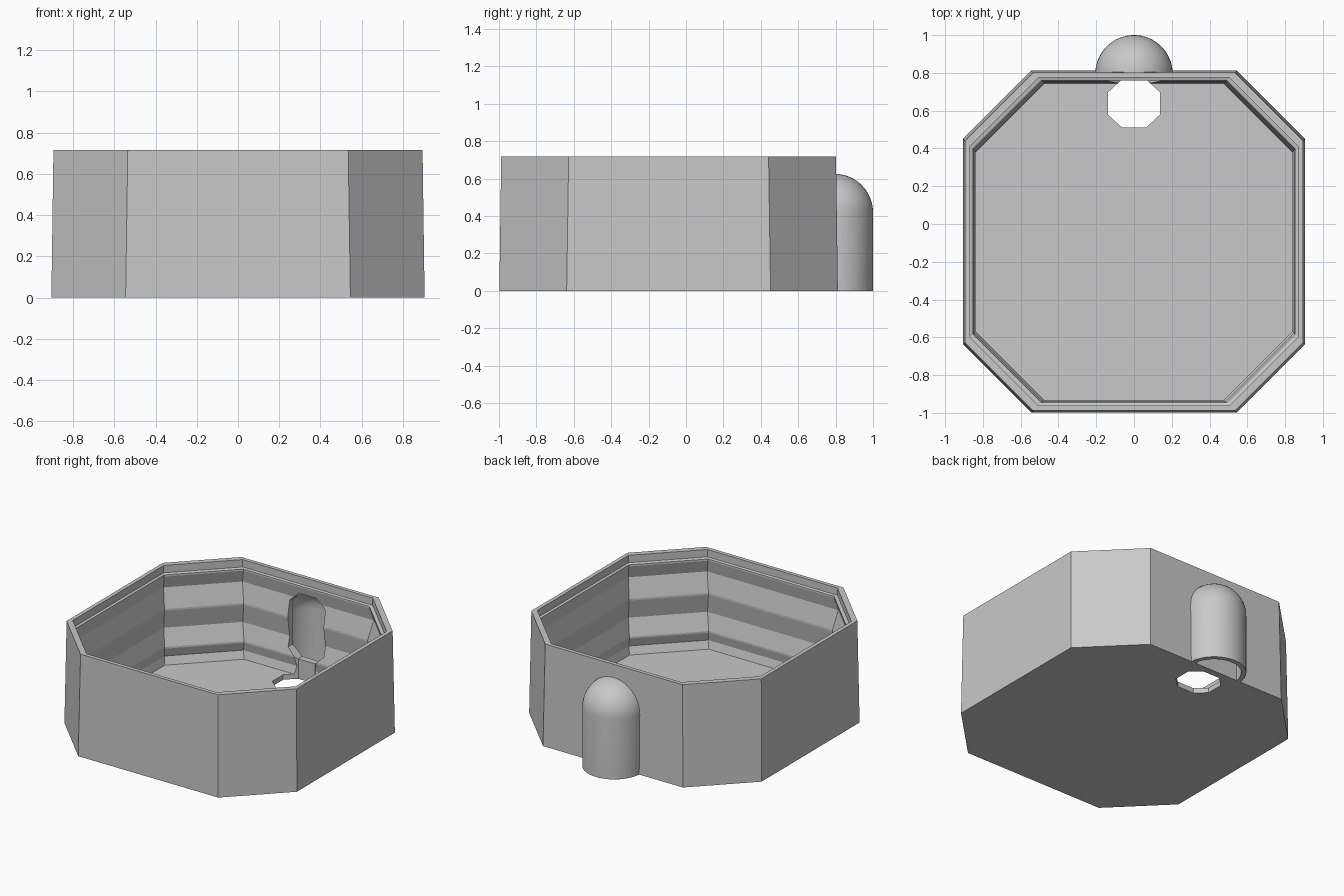
import bpy, bmesh, math

if "Cube" in bpy.data.objects:
    bpy.data.objects.remove(bpy.data.objects["Cube"])

CY = -0.093  # tray centre in y

grey = bpy.data.materials.new("plain grey")
grey.diffuse_color = (0.58, 0.58, 0.58, 1)
grey.use_nodes = True
grey.node_tree.nodes["Principled BSDF"].inputs["Base Color"].default_value = grey.diffuse_color


def finish(bm, name, material=True):
    bmesh.ops.recalc_face_normals(bm, faces=bm.faces)
    mesh = bpy.data.meshes.new(name)
    bm.to_mesh(mesh)
    bm.free()
    obj = bpy.data.objects.new(name, mesh)
    bpy.context.collection.objects.link(obj)
    if material:
        mesh.materials.append(grey)
    return obj


def loft(rings, name, material=True):
    """Closed solid from a stack of equal rings."""
    bm = bmesh.new()
    loops = [[bm.verts.new(p) for p in ring] for ring in rings]
    n = len(loops[0])
    for a, b in zip(loops, loops[1:]):
        for i in range(n):
            j = (i + 1) % n
            bm.faces.new((a[i], a[j], b[j], b[i]))
    bm.faces.new(loops[0])
    bm.faces.new(loops[-1])
    return finish(bm, name, material)


def octagon(h, s):
    return [(s, h), (h, s), (h, -s), (s, -h), (-s, -h), (-h, -s), (-h, s), (-s, h)]


# Tray: outer wall, rim, ribbed inner wall and floor (half width, height)
profile = [(0.905, 0), (0.895, 0.717), (0.868, 0.717), (0.868, 0.665),
           (0.853, 0.660), (0.853, 0.648), (0.872, 0.56), (0.846, 0.425),
           (0.846, 0.412), (0.866, 0.28), (0.839, 0.162), (0.839, 0.150),
           (0.852, 0.09), (0.838, 0.035)]
rings = []
for h, z in profile:
    s = 0.545 - (0.905 - h) * 1.05
    rings.append([(x, y + CY, z) for x, y in octagon(h, s)])
tray = loft(rings, "tray")

# Cutters: drain hole in the floor, tall opening in the back wall
hole = octagon(0.13, 0.062)
drain = loft([[(x * 1.05, y * 0.97 + 0.638, z) for x, y in hole] for z in (-0.1, 0.2)],
             "drain_cutter", False)
slot = [(x * 1.07, z + (0.47 if z > 0 else 0.27)) for x, z in hole]
opening = loft([[(x, y, z) for x, z in slot] for y in (0.65, 0.9)],
               "opening_cutter", False)
for cutter in (drain, opening):
    mod = tray.modifiers.new("cut", 'BOOLEAN')
    mod.operation = 'DIFFERENCE'
    mod.solver = 'EXACT'
    mod.object = cutter
    bpy.context.view_layer.objects.active = tray
    bpy.ops.object.modifier_apply(modifier=mod.name)
    bpy.data.objects.remove(cutter)

# Hood: hollow half cylinder with a domed top, open underneath
R, T, ZC, HY, SEG, ARC = 0.205, 0.032, 0.42, 0.795, 32, 12


def side(r):
    arc = [(r * math.cos(i * math.pi / 2 / ARC), ZC + r * math.sin(i * math.pi / 2 / ARC))
           for i in range(ARC + 1)]
    return [(r, 0)] + arc


outline = side(R) + side(R - T)[::-1]
bm = bmesh.new()
grid = []
for k in range(SEG + 1):
    a = math.pi * k / SEG
    grid.append([bm.verts.new((r * math.cos(a), HY + r * math.sin(a), z)) for r, z in outline])
n = len(outline)
for a, b in zip(grid, grid[1:]):
    for i in range(n):
        j = (i + 1) % n
        if i != ARC + 1:  # no strip between the two poles
            bm.faces.new((a[i], b[i], b[j], a[j]))
for i in range(ARC + 1):  # flat ends buried in the wall
    for row in (grid[0], grid[-1]):
        bm.faces.new((row[i], row[i + 1], row[n - 2 - i], row[n - 1 - i]))
bmesh.ops.remove_doubles(bm, verts=bm.verts, dist=0.0001)
hood = finish(bm, "hood")

bpy.ops.object.select_all(action='DESELECT')
hood.select_set(True)
bpy.context.view_layer.objects.active = hood
bpy.ops.object.shade_smooth_by_angle(angle=math.radians(30))
